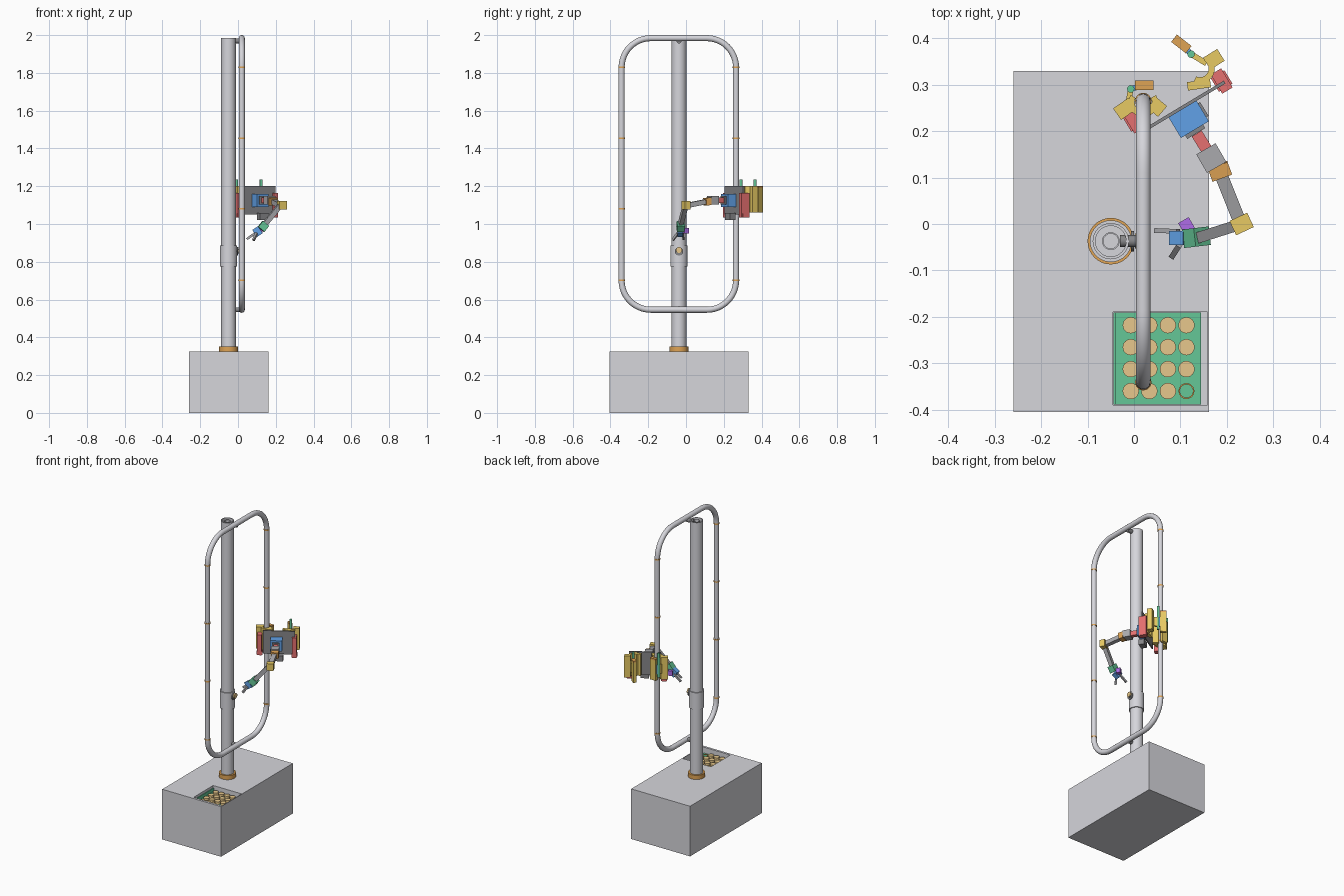
import bpy, bmesh, math
from mathutils import Vector, Matrix

if "Cube" in bpy.data.objects:
    bpy.data.objects.remove(bpy.data.objects["Cube"], do_unlink=True)


def material(name, r, g, b):
    m = bpy.data.materials.new(name)
    m.use_nodes = True
    m.diffuse_color = (r, g, b, 1)
    m.node_tree.nodes["Principled BSDF"].inputs["Base Color"].default_value = (r, g, b, 1)
    return m


STEEL = material("light steel", .67, .67, .71)
GREY = material("arm grey", .4, .4, .42)
DARK = material("dark grey", .24, .24, .25)
ORANGE = material("orange brown", .74, .37, .09)
TAN = material("tan", .86, .62, .28)
GREEN = material("green", .13, .57, .31)
YELLOW = material("yellow", .83, .61, .13)
RED = material("red", .78, .16, .16)
BLUE = material("blue", .13, .39, .87)
PURPLE = material("purple", .45, .16, .85)


def add(name, bm, mat, smooth=False):
    bmesh.ops.recalc_face_normals(bm, faces=bm.faces)
    me = bpy.data.meshes.new(name)
    bm.to_mesh(me)
    bm.free()
    ob = bpy.data.objects.new(name, me)
    me.materials.append(mat)
    bpy.context.collection.objects.link(ob)
    if smooth:
        bpy.ops.object.select_all(action='DESELECT')
        bpy.context.view_layer.objects.active = ob
        ob.select_set(True)
        bpy.ops.object.shade_smooth_by_angle(angle=math.radians(35))
    return ob


def box(name, size, loc, mat, turn=0):
    bm = bmesh.new()
    m = Matrix.Translation(loc) @ Matrix.Rotation(math.radians(turn), 4, 'Z') @ Matrix.Diagonal((*size, 1))
    bmesh.ops.create_cube(bm, size=1, matrix=m)
    return add(name, bm, mat)


def aim(p, q):
    """Frame with its z axis running from p to q, centred between them."""
    p, q = Vector(p), Vector(q)
    return Matrix.Translation((p + q) / 2) @ (q - p).to_track_quat('Z', 'Y').to_matrix().to_4x4(), (q - p).length


def bar(name, p, q, w, d, mat):
    m, length = aim(p, q)
    bm = bmesh.new()
    bmesh.ops.create_cube(bm, size=1, matrix=m @ Matrix.Diagonal((w, d, length, 1)))
    return add(name, bm, mat)


def rod(name, p, q, r, mat, sides=24):
    m, length = aim(p, q)
    bm = bmesh.new()
    bmesh.ops.create_cone(bm, cap_ends=True, segments=sides, radius1=r, radius2=r, depth=length, matrix=m)
    return add(name, bm, mat, True)


def lathe(name, profile, centre, mat, sides=40):
    """Spin an (r, z) outline about a vertical axis."""
    bm = bmesh.new()
    vs = [bm.verts.new((r, 0, z)) for r, z in profile]
    es = [bm.edges.new(pair) for pair in zip(vs, vs[1:])]
    bmesh.ops.spin(bm, geom=vs + es, cent=(0, 0, 0), axis=(0, 0, 1), angle=math.tau, steps=sides)
    bmesh.ops.remove_doubles(bm, verts=bm.verts, dist=1e-5)
    bmesh.ops.translate(bm, verts=bm.verts, vec=(*centre, 0))
    return add(name, bm, mat, True)


def ring(name, r0, r1, z0, z1, centre, mat):
    return lathe(name, [(r0, z0), (r1, z0), (r1, z1), (r0, z1), (r0, z0)], centre, mat)


def jaw(name, centre, a0, a1, z0, z1, mat, r0=.019, r1=.032, steps=10):
    """Upright C-shaped jaw."""
    bm = bmesh.new()
    angles = [math.radians(a0 + (a1 - a0) * i / steps) for i in range(steps + 1)]
    outline = [(r1, a) for a in angles] + [(r0, a) for a in reversed(angles)]
    f = bm.faces.new([bm.verts.new((centre[0] + r * math.cos(a), centre[1] + r * math.sin(a), z0))
                      for r, a in outline])
    ext = bmesh.ops.extrude_face_region(bm, geom=[f])
    bmesh.ops.translate(bm, verts=[v for v in ext["geom"] if isinstance(v, bmesh.types.BMVert)],
                        vec=(0, 0, z1 - z0))
    return add(name, bm, mat)


# Base case with a sunken tray well
TOP = .325
case = box("base_case", (.422, .735, TOP), (-.049, -.0375, TOP / 2), STEEL)
cutter = box("well_cutter", (.203, .2, .09), (.0565, -.29, TOP), STEEL)
cut = case.modifiers.new("well", 'BOOLEAN')
cut.operation, cut.object, cut.solver = 'DIFFERENCE', cutter, 'EXACT'
bpy.ops.object.select_all(action='DESELECT')
bpy.context.view_layer.objects.active = case
case.select_set(True)
bpy.ops.object.modifier_apply(modifier="well")
bpy.data.objects.remove(cutter, do_unlink=True)

# Tray with one raised side, sample discs and the empty place
box("tray", (.188, .198, .008), (.05, -.29, .284), GREEN)
box("tray_side", (.004, .198, .03), (-.042, -.29, .295), GREEN)
for i in range(4):
    for j in range(4):
        x, y = -.007 + .04 * i, -.36 + .0473 * j
        if (i, j) == (3, 0):
            ring("empty_place_ring", .014, .017, .287, .292, (x, y), ORANGE)
        else:
            rod(f"sample_disc_{i}_{j}", (x, y, .287), (x, y, .305), .0175, TAN)

# Mast with collar, sleeve and target knob
MAST = (-.05, -.037)
lathe("mast", [(.0, TOP), (.039, TOP), (.039, 1.985), (.033, 1.985), (.033, 1.95), (.019, 1.95),
               (.019, 1.98), (.016, 1.98), (.016, 1.94), (0, 1.94)], MAST, STEEL)
ring("mast_collar", .038, .05, TOP, .352, MAST, ORANGE)
ring("mast_sleeve", .038, .045, .775, .885, MAST, STEEL)
rod("knob_stem", (-.01, -.037, .855), (.004, -.037, .855), .012, DARK)
rod("knob_flange", (-.006, -.037, .855), (.0, -.037, .855), .022, DARK)
rod("knob_face", (.002, -.037, .862), (.01, -.037, .862), .016, TAN)

# Rounded rectangular rail loop
RX, Y0, Y1, Z0, Z1, R, TUBE = .02, -.341, .265, .546, 1.984, .155, .016
corners = [(Y1 - R, Z1 - R, 0), (Y0 + R, Z1 - R, 90), (Y0 + R, Z0 + R, 180), (Y1 - R, Z0 + R, 270)]
path = []
for cy, cz, start in corners:
    for k in range(13):
        a = math.radians(start + 7.5 * k)
        path.append((cy + R * math.cos(a), cz + R * math.sin(a)))
bm = bmesh.new()
SIDES = 20
loops = []
for i, (y, z) in enumerate(path):
    a = math.radians(corners[i // 13][2] + 7.5 * (i % 13))
    out = Vector((0, math.cos(a), math.sin(a)))
    loops.append([bm.verts.new(Vector((RX, y, z)) + TUBE * (out * math.cos(t) + Vector((math.sin(t), 0, 0))))
                  for t in (math.tau * s / SIDES for s in range(SIDES))])
for i, a in enumerate(loops):
    b = loops[(i + 1) % len(loops)]
    for s in range(SIDES):
        n = (s + 1) % SIDES
        bm.faces.new((a[s], a[n], b[n], b[s]))
add("rail_loop", bm, STEEL, True)

# Joint bands on the uprights, brackets to the mast
for y in (Y0, Y1):
    for z in (.702, 1.08, 1.455, 1.83):
        ring("rail_band", .0155, .0175, z - .004, z + .004, (RX, y), ORANGE)
for z in (Z0, Z1 - .015):
    rod("rail_bracket", (-.03, -.037, z), (RX, -.037, z), .013, DARK)

# Crawler back plate and arm base
box("crawler_plate", (.19, .007, .15), (.114, .257, 1.125), DARK, 31)
box("arm_base", (.07, .055, .07), (.117, .227, 1.125), BLUE, 31)
bar("arm_flange", (.128, .205, 1.125), (.134, .195, 1.125), .045, .045, DARK)
box("plate_foot", (.05, .035, .035), (.13, .235, 1.04), DARK, 31)

# Arm from shoulder to wrist
bar("shoulder_joint", (.135, .195, 1.125), (.158, .158, 1.125), .025, .03, RED)
bar("upper_housing", (.155, .162, 1.125), (.178, .122, 1.125), .048, .045, GREY)
bar("upper_joint", (.18, .127, 1.12), (.19, .1, 1.118), .045, .04, ORANGE)
bar("upper_arm", (.188, .105, 1.118), (.228, .005, 1.098), .028, .026, GREY)
box("elbow_joint", (.042, .034, .045), (.232, 0, 1.1), YELLOW, 25)
bar("forearm", (.225, -.002, 1.1), (.143, -.028, 1.0), .024, .026, GREY)
bar("wrist_joint", (.147, -.027, 1.003), (.122, -.03, .972), .04, .042, GREEN)
box("wrist_motor", (.026, .026, .03), (.113, -.003, .965), PURPLE, 30)
bar("hand", (.118, -.03, .97), (.088, -.03, .95), .03, .045, BLUE)
bar("finger_left", (.095, -.016, .955), (.047, -.014, .92), .01, .012, GREY)
bar("finger_right", (.098, -.045, .95), (.082, -.07, .915), .012, .012, GREY)

# Clamps: one shut around the rail, one open
LOW, HIGH = 1.06, 1.2
H, MID = HIGH - LOW, (HIGH + LOW) / 2


def clamp(side, centre, arc, slabs, actuator, gate, pin, hinge_end):
    jaw(f"{side}_jaw", centre, *arc, LOW, HIGH, YELLOW)
    for x, y, w, d, turn in slabs:
        box(f"{side}_jaw_slab", (w, d, H), (x, y, MID), YELLOW, turn)
    x, y, turn = actuator
    box(f"{side}_actuator", (.026, .048, .13), (x, y, 1.1), RED, turn)
    box(f"{side}_actuator_foot", (.034, .034, .02), (x, y, 1.045), RED, turn)
    # Swinging gate with a coloured cap, hinged on the pin
    x, y, turn = gate
    box(f"{side}_gate", (.04, .02, H - .01), (x, y, MID - .005), YELLOW, turn)
    box(f"{side}_gate_cap", (.04, .02, .01), (x, y, HIGH - .005), ORANGE, turn)
    rod(f"{side}_hinge_pin", (*pin, 1.08), (*pin, 1.235), .008, GREEN, 12)
    bar(f"{side}_gate_link", (*pin, MID), (x, y, MID), .012, .06, BLUE)
    bar(f"{side}_hinge_link", (*pin, MID), (*hinge_end, MID), .012, .06, YELLOW)


clamp("rail", (.02, .262), (150, 390),
      [(-.02, .248, .04, .03, 35), (.05, .252, .03, .03, -40)],
      (.0, .222, 31), (.022, .299, 0), (-.007, .291), (-.012, .262))
clamp("free", (.142, .335), (-115, 60),
      [(.172, .355, .036, .03, 32), (.14, .3, .05, .018, 8)],
      (.189, .308, 31), (.102, .388, -38), (.123, .366), (.156, .346))
